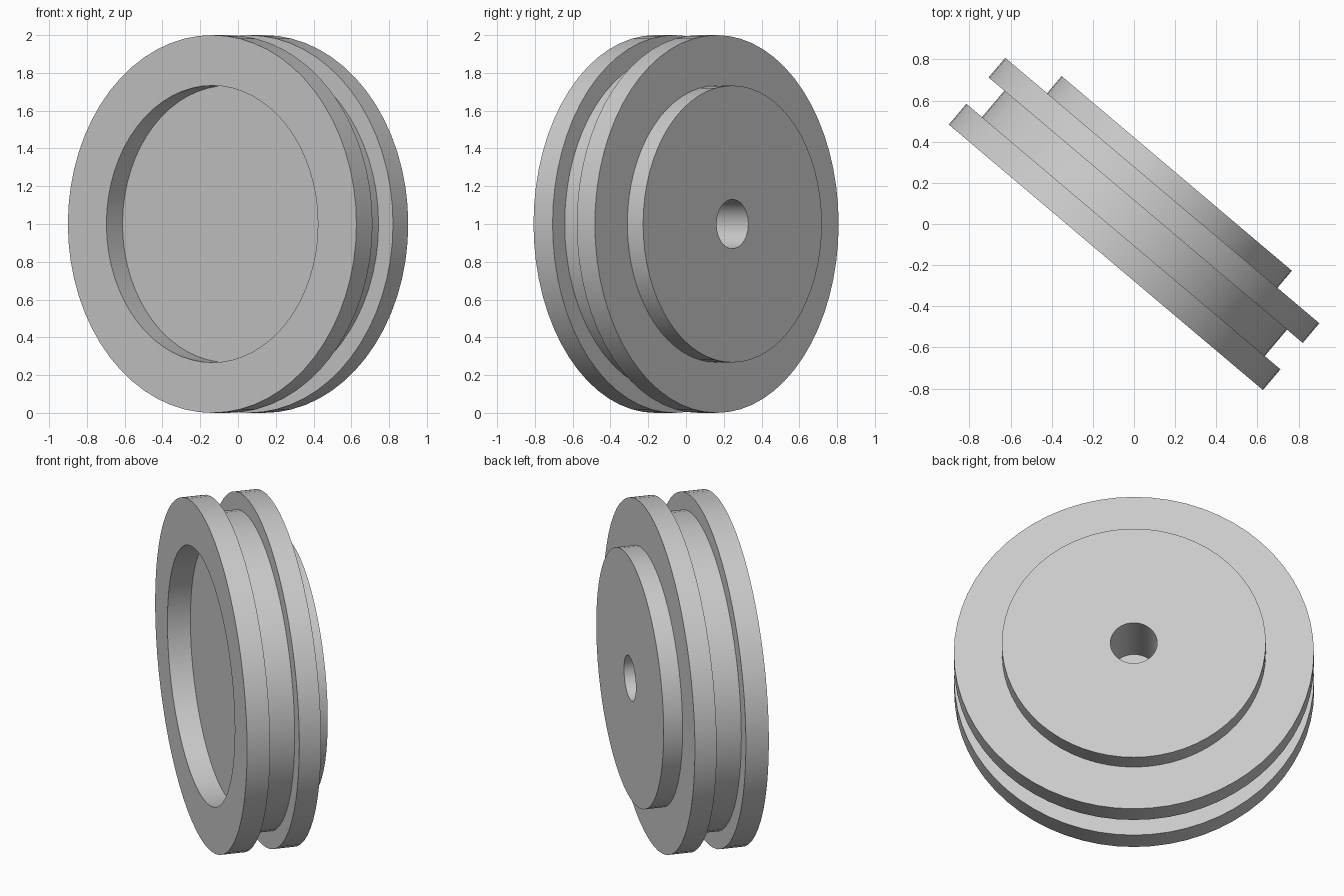
import bpy, bmesh
from math import radians
from mathutils import Matrix, Vector

if "Cube" in bpy.data.objects:
    bpy.data.objects.remove(bpy.data.objects["Cube"], do_unlink=True)

grey = bpy.data.materials.new("light grey")
grey.use_nodes = True
grey.diffuse_color = (0.6, 0.6, 0.6, 1)
grey.node_tree.nodes["Principled BSDF"].inputs["Base Color"].default_value = grey.diffuse_color

# Main dimensions: radii, and positions along the axle from front to back
RIM, GROOVE, HUB, BORE = 1.0, 0.9, 0.733, 0.13
FRONT, BACK, HUB_END = -0.212, 0.213, 0.322
GROOVE_FRONT, GROOVE_BACK = -0.08, 0.088
RECESS_FLOOR, BORE_FLOOR = -0.08, -0.03

# Half section (radius, axle position): recess, front flange, groove, back flange, hub, bore
section = [
    (0, RECESS_FLOOR), (HUB, RECESS_FLOOR), (HUB, FRONT),
    (RIM, FRONT), (RIM, GROOVE_FRONT),
    (GROOVE, GROOVE_FRONT), (GROOVE, GROOVE_BACK),
    (RIM, GROOVE_BACK), (RIM, BACK),
    (HUB, BACK), (HUB, HUB_END),
    (BORE, HUB_END), (BORE, BORE_FLOOR), (0, BORE_FLOOR),
]


def lathe(name, points, steps=64):
    """Turn a half section round the local y axis."""
    bm = bmesh.new()
    verts = [bm.verts.new((0, y, r)) for r, y in points]
    edges = [bm.edges.new(pair) for pair in zip(verts, verts[1:])]
    bmesh.ops.spin(bm, geom=verts + edges, cent=(0, 0, 0), axis=(0, 1, 0),
                   angle=radians(360), steps=steps)
    bmesh.ops.remove_doubles(bm, verts=bm.verts, dist=0.0005)
    bmesh.ops.recalc_face_normals(bm, faces=bm.faces)
    mesh = bpy.data.meshes.new(name)
    bm.to_mesh(mesh)
    bm.free()
    obj = bpy.data.objects.new(name, mesh)
    bpy.context.collection.objects.link(obj)
    mesh.materials.append(grey)
    return obj


# Grooved wheel, standing on its rim and turned about the vertical
wheel = lathe("grooved_wheel", section)
wheel.data.transform(Matrix.Translation(Vector((0, 0, RIM))) @ Matrix.Rotation(radians(-40.2), 4, "Z"))

bpy.ops.object.select_all(action="DESELECT")
wheel.select_set(True)
bpy.context.view_layer.objects.active = wheel
bpy.ops.object.shade_smooth_by_angle(angle=radians(30))
